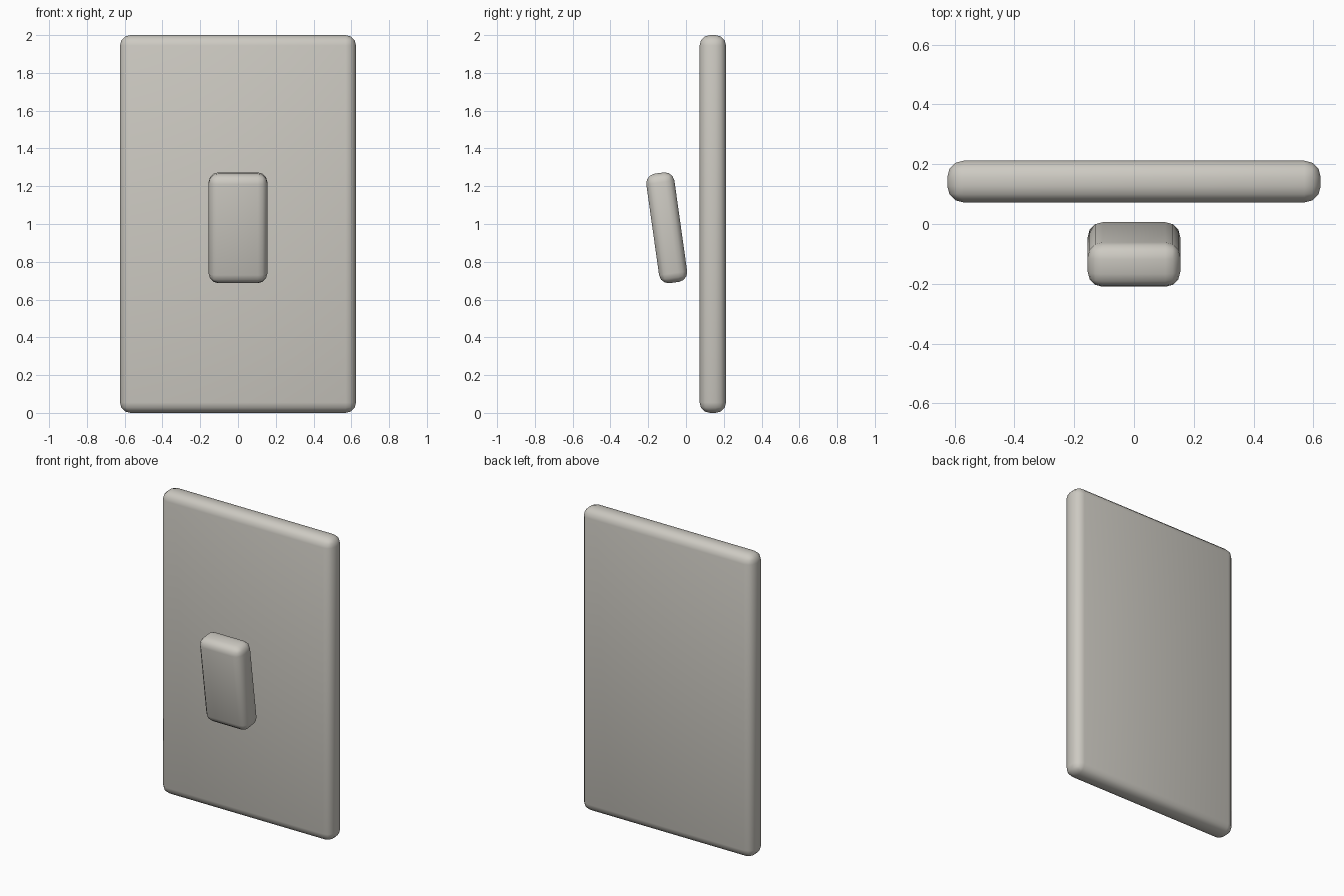
import bpy
import math

# Remove the default object
cube = bpy.data.objects.get("Cube")
if cube:
    bpy.data.objects.remove(cube, do_unlink=True)

# Warm off-white plastic
plastic = bpy.data.materials.new("warm_white_plastic")
plastic.use_nodes = True
COLOUR = (0.61, 0.59, 0.54, 1)
plastic.diffuse_color = COLOUR
plastic.node_tree.nodes["Principled BSDF"].inputs["Base Color"].default_value = COLOUR


def rounded_box(name, size, centre, tilt, radius):
    """Smooth box with bevelled edges, tilted about the x axis."""
    bpy.ops.mesh.primitive_cube_add(size=1, location=centre)
    box = bpy.context.object
    box.name = name
    box.scale = size
    bpy.ops.object.transform_apply(location=False, rotation=False, scale=True)
    box.rotation_euler.x = math.radians(tilt)
    bevel = box.modifiers.new("rounded_edges", "BEVEL")
    bevel.width = radius
    bevel.segments = 3
    bevel.limit_method = "NONE"
    bpy.ops.object.shade_smooth()
    box.data.materials.append(plastic)
    return box


# Wall plate and the rocker tilted in front of it
rounded_box("wall_plate", (1.25, 0.14, 2), (0, 0.142, 1), 0, 0.055)
rounded_box("rocker_switch", (0.31, 0.15, 0.585), (0, -0.102, 0.98), 8, 0.05)
